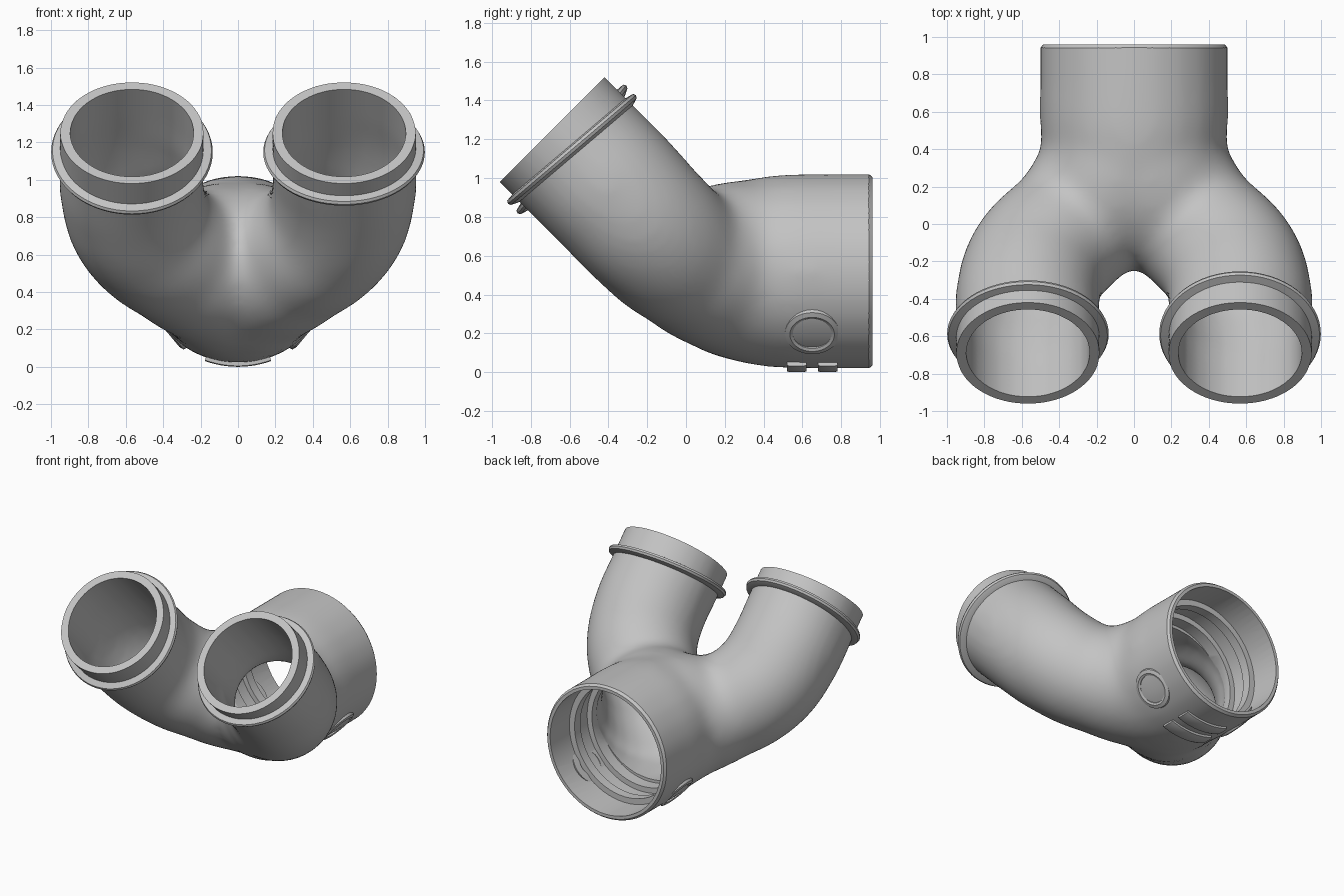
import bpy, bmesh, math
from mathutils import Matrix, Vector

cube = bpy.data.objects.get("Cube")
if cube:
    bpy.data.objects.remove(cube, do_unlink=True)

grey = bpy.data.materials.new("light grey plastic")
grey.use_nodes = True
colour = (0.55, 0.55, 0.55, 1)
grey.diffuse_color = colour
grey.node_tree.nodes["Principled BSDF"].inputs["Base Color"].default_value = colour

AXIS_Z = 0.52
MOUTH = Vector((0.567, -0.69, 1.25))
TILT = Matrix.Rotation(math.radians(45), 4, 'X')
BACK = Matrix.Translation((0, 0, AXIS_Z)) @ Matrix.Rotation(math.radians(-90), 4, 'X')


def add_object(name, mesh):
    ob = bpy.data.objects.new(name, mesh)
    bpy.context.collection.objects.link(ob)
    return ob


def from_bmesh(name, bm, matrix=Matrix()):
    bmesh.ops.remove_doubles(bm, verts=bm.verts, dist=0.0005)
    bmesh.ops.recalc_face_normals(bm, faces=bm.faces)
    bm.transform(matrix)
    mesh = bpy.data.meshes.new(name)
    bm.to_mesh(mesh)
    bm.free()
    return add_object(name, mesh)


def lathe(name, profile, matrix, steps=64, angle=math.tau):
    """Spin a closed (radius, height) profile about its local z axis."""
    bm = bmesh.new()
    verts = [bm.verts.new((r, 0, h)) for r, h in profile]
    edges = [bm.edges.new((v, verts[i - 1])) for i, v in enumerate(verts)]
    bmesh.ops.spin(bm, geom=verts + edges, cent=(0, 0, 0), axis=(0, 0, 1),
                   angle=angle, steps=steps)
    if angle < math.tau:
        bmesh.ops.holes_fill(bm, edges=bm.edges, sides=0)
    return from_bmesh(name, bm, matrix)


def bake(ob):
    """Replace an object's mesh by its modified mesh."""
    graph = bpy.context.evaluated_depsgraph_get()
    mesh = bpy.data.meshes.new_from_object(ob.evaluated_get(graph))
    ob.modifiers.clear()
    ob.data = mesh


def branch_mesh(side, path):
    """Tapered tube swept along a path of (x, y, z, radius)."""
    curve = bpy.data.curves.new("branch_path", 'CURVE')
    curve.dimensions = '3D'
    curve.bevel_depth = 1
    curve.bevel_resolution = 10
    curve.use_fill_caps = True
    spline = curve.splines.new('BEZIER')
    spline.bezier_points.add(len(path) - 1)
    for p, (x, y, z, r) in zip(spline.bezier_points, path):
        p.co = (x * side, y, z)
        p.radius = r
        p.handle_left_type = p.handle_right_type = 'AUTO'
    ob = add_object("branch_path", curve)
    graph = bpy.context.evaluated_depsgraph_get()
    mesh = bpy.data.meshes.new_from_object(ob.evaluated_get(graph))
    bpy.data.objects.remove(ob)
    return mesh


def forked_solid(name, path, rounds):
    """Blend both branches into one smooth solid."""
    bm = bmesh.new()
    for side in (1, -1):
        bm.from_mesh(branch_mesh(side, path))
    # Weld the caps of each branch without joining the two branches
    half = len(bm.verts) // 2
    bm.verts.ensure_lookup_table()
    for group in (bm.verts[:half], bm.verts[half:]):
        bmesh.ops.remove_doubles(bm, verts=group, dist=0.0005)
    ob = add_object(name, bpy.data.meshes.new(name))
    bmesh.ops.recalc_face_normals(bm, faces=bm.faces)
    bm.to_mesh(ob.data)
    bm.free()
    remesh = ob.modifiers.new("blend", 'REMESH')
    remesh.mode = 'VOXEL'
    remesh.voxel_size = 0.028
    smooth = ob.modifiers.new("soften", 'SMOOTH')
    smooth.factor = 0.5
    smooth.iterations = rounds
    bake(ob)
    return ob


def box(name, size, matrix):
    bm = bmesh.new()
    bmesh.ops.create_cube(bm, size=1, matrix=Matrix.Diagonal((*size, 1)))
    return from_bmesh(name, bm, matrix)


# Hollow forked body
outer_path = [(0, 1.12, AXIS_Z, 0.505), (0, 0.75, AXIS_Z, 0.505), (0, 0.52, AXIS_Z, 0.503),
              (0.025, 0.39, AXIS_Z, 0.49), (0.11, 0.22, 0.535, 0.455), (0.325, -0.01, 0.59, 0.372),
              (0.51, -0.2, 0.75, 0.382), (0.567, -0.38, 0.94, 0.388),
              (0.567, -0.56, 1.12, 0.388), (0.567, -0.85, 1.41, 0.388)]
inner_path = [(x, y, z, min(r - 0.055, 0.395)) for x, y, z, r in outer_path]
body = forked_solid("forked_pipe_body", outer_path, 32)

mouth_trim = box("mouth_trim", (3, 3, 1),
                 Matrix.Translation((0, MOUTH.y, MOUTH.z)) @ TILT @ Matrix.Translation((0, 0, 0.5)))
# Back end cut with a softened outer edge
back_trim = lathe("back_trim", [(0, 1.3), (0.7, 1.3), (0.7, 0.9), (0.53, 0.9), (0.498, 0.945),
                                (0.486, 0.96), (0, 0.96)], BACK)
hollow = forked_solid("hollow", inner_path, 6)
# Stepped bore of the back socket
bore = lathe("bore", [(0, 1.2), (0.463, 1.2), (0.463, 0.73), (0.42, 0.73), (0.42, 0.66),
                      (0.455, 0.66), (0.455, 0.53), (0.415, 0.53), (0.415, 0.44), (0, 0.44)], BACK)
for cutter in (hollow, bore, mouth_trim, back_trim):
    cutter.hide_render = True
    cut = body.modifiers.new(cutter.name, 'BOOLEAN')
    cut.operation = 'DIFFERENCE'
    cut.solver = 'EXACT'
    cut.object = cutter
bake(body)
for cutter in (hollow, bore, mouth_trim, back_trim):
    bpy.data.objects.remove(cutter)
parts = [body]

# Raised, slightly slanted collar and side boss on each side
for side, label in ((1, "left"), (-1, "right")):
    place = (Matrix.Translation((MOUTH.x * side, MOUTH.y, MOUTH.z)) @ TILT
             @ Matrix.Translation((0, 0, -0.145)) @ Matrix.Rotation(math.radians(-4.7 * side), 4, 'X'))
    parts.append(lathe(label + "_collar", [(0.365, -0.03), (0.385, -0.03), (0.425, -0.015),
                                           (0.432, 0), (0.425, 0.015), (0.365, 0.025)], place))
    around = Matrix.Rotation(math.radians(180 - 50 * side), 4, 'Y')
    boss = Matrix.Translation((0, 0.65, AXIS_Z)) @ around @ Matrix.Translation((0, 0, 0.49))
    parts.append(lathe(label + "_boss_ring", [(0.095, -0.04), (0.1, 0.01), (0.115, 0.016),
                                              (0.14, 0.008), (0.152, -0.04)], boss, 32))

# Low curved ribs under the socket
for y, label in ((0.57, "front"), (0.73, "back")):
    sweep = math.radians(40)
    under = Matrix.Rotation(math.radians(90) - sweep / 2, 4, 'Z')
    parts.append(lathe(label + "_base_rib", [(0.48, y - 0.05), (0.515, y - 0.05), (0.52, y - 0.035),
                                             (0.52, y + 0.035), (0.515, y + 0.05), (0.48, y + 0.05)],
                       BACK @ under, 12, sweep))

for ob in bpy.context.selected_objects:
    ob.select_set(False)
for ob in parts:
    ob.data.materials.clear()
    ob.data.materials.append(grey)
    ob.select_set(True)
bpy.context.view_layer.objects.active = body
bpy.ops.object.shade_smooth_by_angle(angle=math.radians(35))
